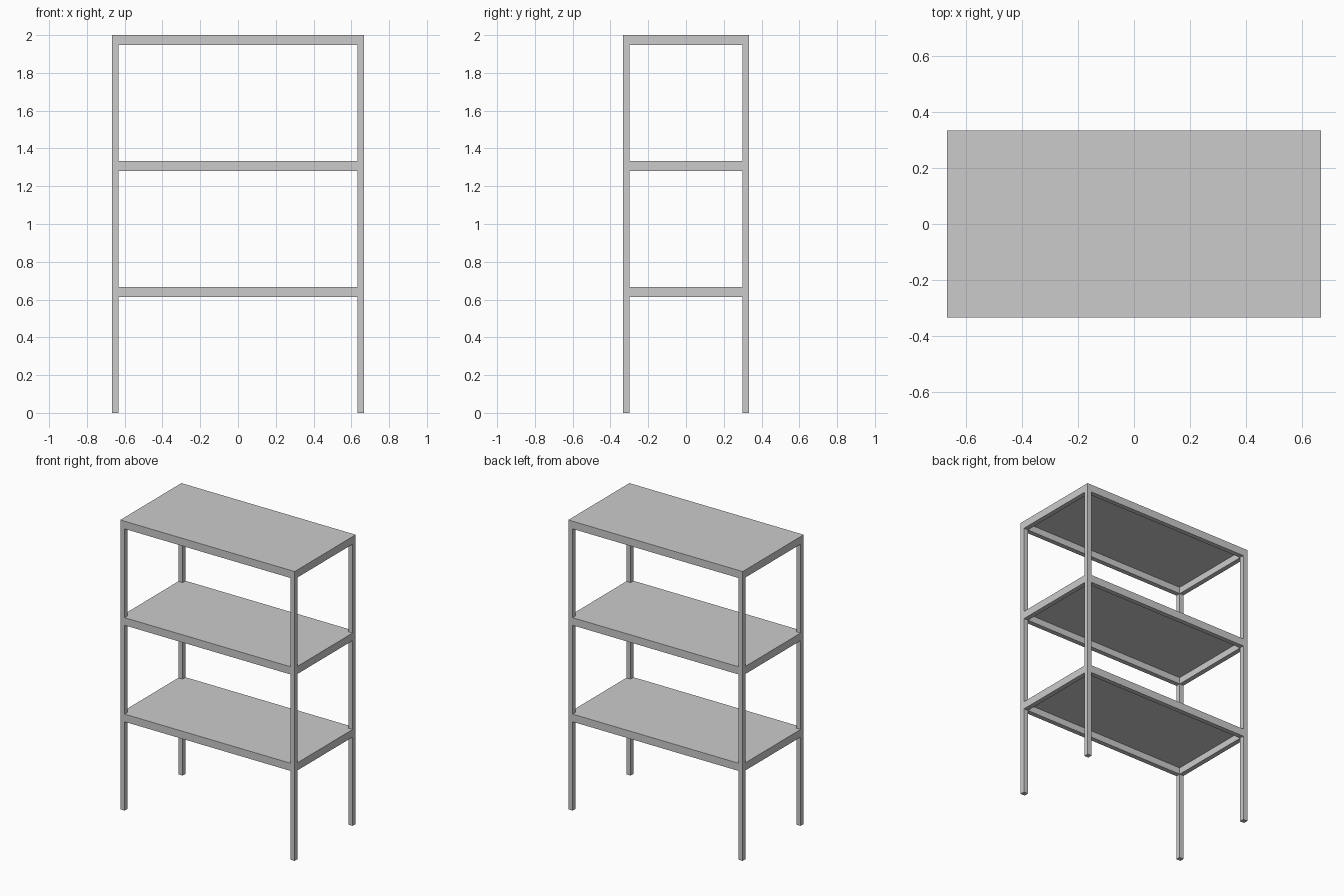
import bpy
import bmesh

if "Cube" in bpy.data.objects:
    bpy.data.objects.remove(bpy.data.objects["Cube"])

W, D, H = 4 / 3, 2 / 3, 2.0      # overall size
T = 0.033                        # leg and rail thickness
RAIL_H = 0.053                   # rail height
PANEL_T = 0.007                  # shelf sheet thickness


def box(bm, lo, hi):
    verts = bmesh.ops.create_cube(bm, size=1)["verts"]
    for v in verts:
        for i in range(3):
            v.co[i] = hi[i] if v.co[i] > 0 else lo[i]


def make(name, boxes):
    bm = bmesh.new()
    for lo, hi in boxes:
        box(bm, lo, hi)
    mesh = bpy.data.meshes.new(name)
    bm.to_mesh(mesh)
    bm.free()
    obj = bpy.data.objects.new(name, mesh)
    bpy.context.collection.objects.link(obj)


x, y = W / 2, D / 2
xi, yi = x - T, y - T

# Four corner legs, stopping under the top sheet
for side, x0, x1 in (("left", -x, -xi), ("right", xi, x)):
    for end, y0, y1 in (("front", -y, -yi), ("back", yi, y)):
        make(f"{end}_{side}_leg", [((x0, y0, 0), (x1, y1, H - PANEL_T))])

for level, top in (("lower", H / 3), ("middle", 2 * H / 3), ("top", H)):
    under, low = top - PANEL_T, top - RAIL_H

    # Rails between the legs
    for end, y0, y1 in (("front", -y, -yi), ("back", yi, y)):
        make(f"{level}_{end}_rail", [((-xi, y0, low), (xi, y1, under))])
    for side, x0, x1 in (("left", -x, -xi), ("right", xi, x)):
        make(f"{level}_{side}_rail", [((x0, -yi, low), (x1, yi, under))])

    # Thin shelf sheet, flush with the rails
    make(f"{level}_shelf", [((-x, -y, under), (x, y, top))])
